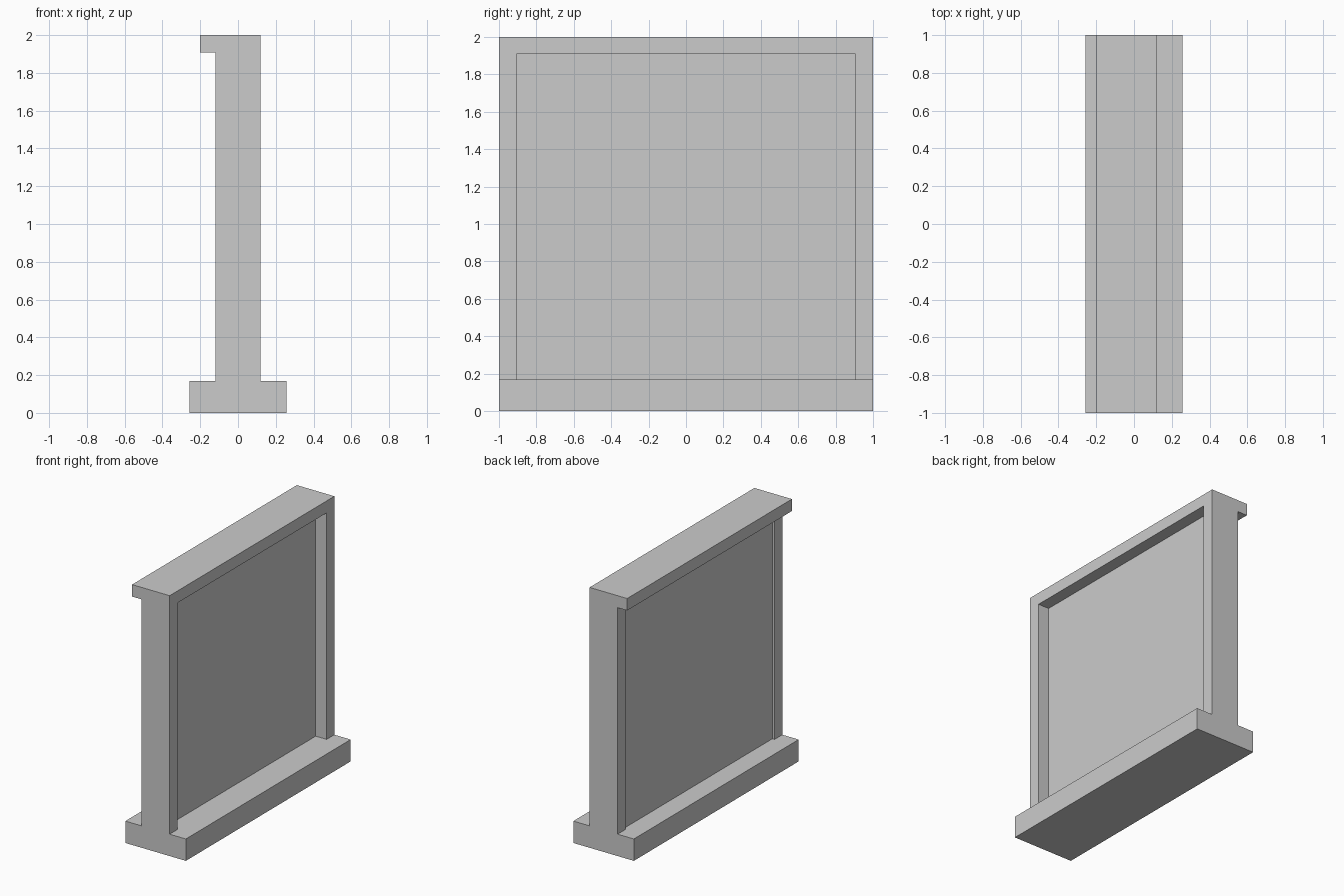
import bpy, bmesh
from mathutils import Vector

if "Cube" in bpy.data.objects:
    bpy.data.objects.remove(bpy.data.objects["Cube"])

BASE_TOP, LEDGE_Z, TOP = 0.168, 1.908, 2.0
HALF_BASE, HALF_WALL, LEDGE_X = 0.257, 0.119, -0.20
HALF_LEN, HALF_OPEN = 1.0, 0.906


def extrude_profile(name, points, half_y):
    """Extrude a closed (x, z) outline along y, centred on y = 0."""
    bm = bmesh.new()
    face = bm.faces.new([bm.verts.new((x, -half_y, z)) for x, z in points])
    result = bmesh.ops.extrude_face_region(bm, geom=[face])
    for v in result["geom"]:
        if isinstance(v, bmesh.types.BMVert):
            v.co += Vector((0, 2 * half_y, 0))
    bmesh.ops.recalc_face_normals(bm, faces=bm.faces)
    mesh = bpy.data.meshes.new(name)
    bm.to_mesh(mesh)
    bm.free()
    obj = bpy.data.objects.new(name, mesh)
    bpy.context.collection.objects.link(obj)
    return obj


# Wall panel: wide foot, upright wall and one-sided top ledge
panel = extrude_profile("wall_panel", [
    (-HALF_BASE, 0), (HALF_BASE, 0), (HALF_BASE, BASE_TOP),
    (HALF_WALL, BASE_TOP), (HALF_WALL, TOP), (LEDGE_X, TOP),
    (LEDGE_X, LEDGE_Z), (-HALF_WALL, LEDGE_Z),
    (-HALF_WALL, BASE_TOP), (-HALF_BASE, BASE_TOP)], HALF_LEN)

# Recesses: deep on the right face, shallow on the left face
for name, x0, x1 in (("deep_recess", 0.026, 0.18),
                     ("shallow_recess", -0.18, -0.10)):
    cutter = extrude_profile(name, [
        (x0, BASE_TOP), (x1, BASE_TOP), (x1, LEDGE_Z), (x0, LEDGE_Z)], HALF_OPEN)
    cut = panel.modifiers.new(name, 'BOOLEAN')
    cut.operation = 'DIFFERENCE'
    cut.solver = 'EXACT'
    cut.object = cutter
    cutter.hide_render = True
    cutter.hide_set(True)
